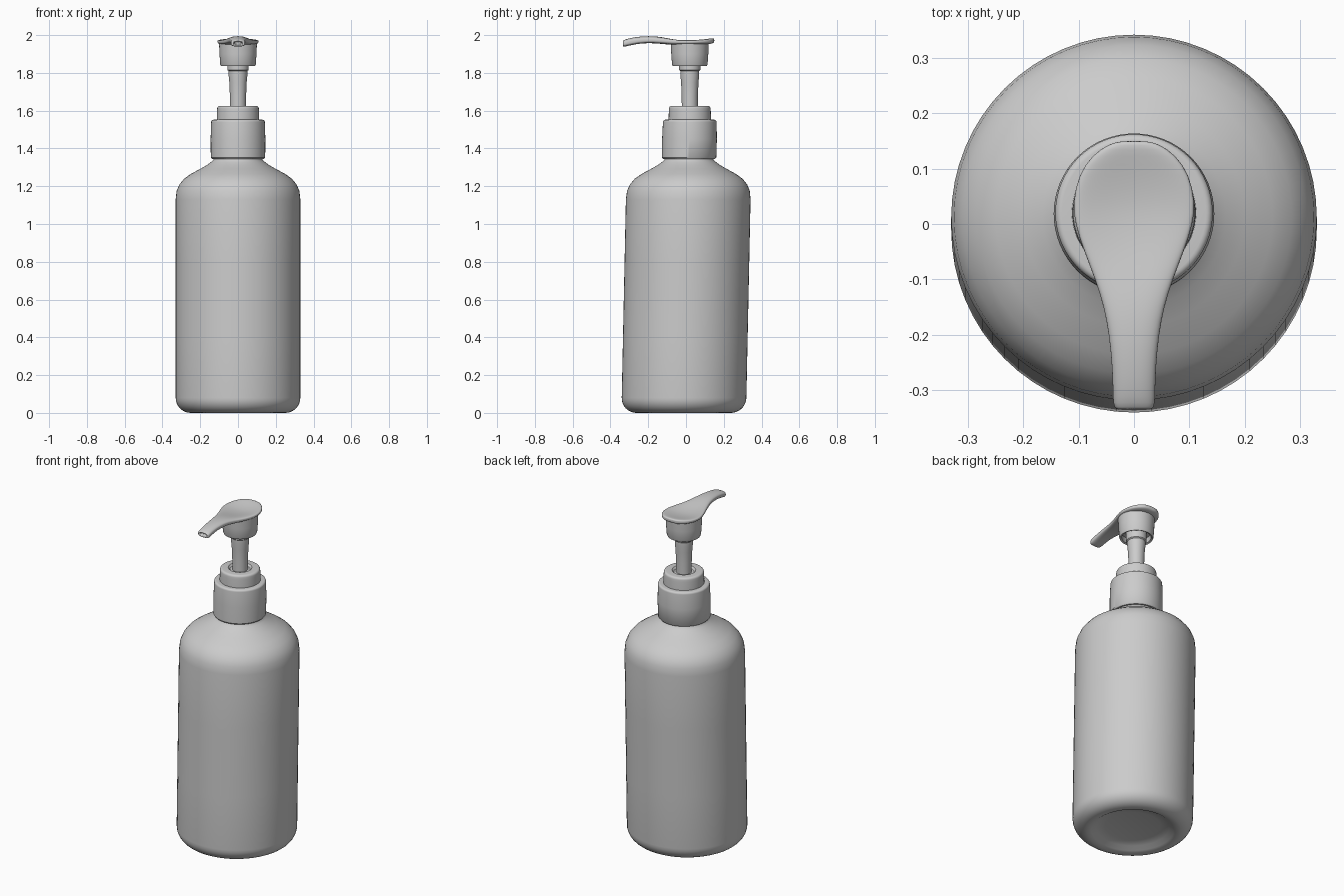
import bpy, bmesh, math

cube = bpy.data.objects.get("Cube")
if cube:
    bpy.data.objects.remove(cube, do_unlink=True)

grey = bpy.data.materials.new("plain_grey")
grey.use_nodes = True
GREY = (0.6, 0.6, 0.6, 1)
grey.diffuse_color = GREY
grey.node_tree.nodes["Principled BSDF"].inputs["Base Color"].default_value = GREY


def lean(z):
    """The whole bottle tips very slightly backwards."""
    return min(-0.012 + 0.021 * z, 0.02)


def finish(name, bm, angle):
    bmesh.ops.recalc_face_normals(bm, faces=bm.faces)
    mesh = bpy.data.meshes.new(name)
    bm.to_mesh(mesh)
    bm.free()
    mesh.materials.append(grey)
    ob = bpy.data.objects.new(name, mesh)
    bpy.context.collection.objects.link(ob)
    bpy.ops.object.select_all(action="DESELECT")
    ob.select_set(True)
    bpy.context.view_layer.objects.active = ob
    bpy.ops.object.shade_smooth_by_angle(angle=math.radians(angle))
    return ob


def loft(bm, rings):
    """Skin a list of closed vertex rings and cap both ends."""
    loops = [[bm.verts.new(p) for p in ring] for ring in rings]
    n = len(loops[0])
    for a, b in zip(loops, loops[1:]):
        for i in range(n):
            j = (i + 1) % n
            bm.faces.new((a[i], a[j], b[j], b[i]))
    bm.faces.new(loops[0])
    bm.faces.new(loops[-1])


def lathe(name, profile, angle=40, n=64):
    """Turn a (radius, height) profile around the leaning axis."""
    turn = [2 * math.pi * i / n for i in range(n)]
    bm = bmesh.new()
    loft(bm, [[(r * math.cos(t), r * math.sin(t) + lean(z), z) for t in turn]
              for r, z in profile])
    return finish(name, bm, angle)


def corner(r, z, size, start, steps=5):
    """Quarter-round profile points about a centre, anticlockwise."""
    return [(r + size * math.cos(math.radians(start + 90 * k / steps)),
             z + size * math.sin(math.radians(start + 90 * k / steps)))
            for k in range(steps + 1)]


# Bottle with hollowed base and rounded shoulder
lathe("bottle_body",
      [(0.02, 0.035), (0.15, 0.032), (0.2, 0.022), (0.225, 0.006)]
      + corner(0.25, 0.08, 0.08, -90, 8)
      + [(0.33, 0.4), (0.33, 0.8), (0.33, 1.13), (0.325, 1.175), (0.31, 1.21),
         (0.285, 1.24), (0.25, 1.265), (0.2, 1.292), (0.165, 1.312),
         (0.143, 1.328), (0.13, 1.34), (0.125, 1.36)], 60)

# Screw cap and the stepped collar above it
lathe("screw_cap", [(0.1, 1.345), (0.138, 1.345), (0.144, 1.352), (0.145, 1.45)]
      + corner(0.13, 1.54, 0.012, 0) + [(0.1, 1.552)])
lathe("pump_collar", [(0.1, 1.54), (0.112, 1.55), (0.111, 1.6)]
      + corner(0.097, 1.612, 0.013, 0) + [(0.065, 1.625), (0.055, 1.615), (0.03, 1.615)])

# Plunger stem flaring towards the head
lathe("pump_stem", [(0.042, 1.6), (0.043, 1.68), (0.046, 1.75), (0.05, 1.79),
                    (0.05, 1.81), (0.056, 1.815), (0.057, 1.88)])

# Skirt of the head, open underneath
lathe("pump_head_skirt", [(0.05, 1.87), (0.078, 1.87), (0.08, 1.84), (0.09, 1.836),
                          (0.094, 1.845), (0.098, 1.9), (0.1, 1.955), (0.05, 1.96)])

# Thumb plate narrowing into the spout: y, half width, underside, top, dish depth
sections = [(0.15, 0.022, 1.965, 1.98, 0), (0.145, 0.045, 1.958, 1.985, 0.001),
            (0.125, 0.075, 1.952, 1.987, 0.006), (0.09, 0.1, 1.95, 1.985, 0.012),
            (0.04, 0.111, 1.948, 1.982, 0.016), (0, 0.107, 1.948, 1.981, 0.014),
            (-0.05, 0.09, 1.948, 1.981, 0.008), (-0.1, 0.07, 1.95, 1.984, 0),
            (-0.15, 0.054, 1.956, 1.99, -0.003), (-0.2, 0.045, 1.958, 1.991, -0.004),
            (-0.25, 0.04, 1.955, 1.988, -0.004), (-0.3, 0.038, 1.945, 1.98, -0.004),
            (-0.325, 0.038, 1.938, 1.973, -0.003), (-0.335, 0.033, 1.941, 1.969, 0)]


def plate_ring(y, w, low, high, dish, n=40):
    ring = []
    for i in range(n):
        c, s = math.cos(2 * math.pi * i / n), math.sin(2 * math.pi * i / n)
        x = w * math.copysign(abs(c) ** 0.7, c)
        z = (low + high) / 2 + (high - low) / 2 * math.copysign(abs(s) ** 0.6, s)
        if s > 0:
            z -= dish * (1 - (x / w) ** 2)
        ring.append((x, y, z))
    return ring


bm = bmesh.new()
rings = [plate_ring(*s) for s in sections]
# Shallow spout opening at the tip
rings += [plate_ring(-0.336, 0.022, 1.947, 1.963, 0),
          plate_ring(-0.31, 0.02, 1.951, 1.966, 0)]
loft(bm, rings)
spout = finish("thumb_plate_and_spout", bm, 60)
sub = spout.modifiers.new("smooth", "SUBSURF")
sub.levels = sub.render_levels = 1
